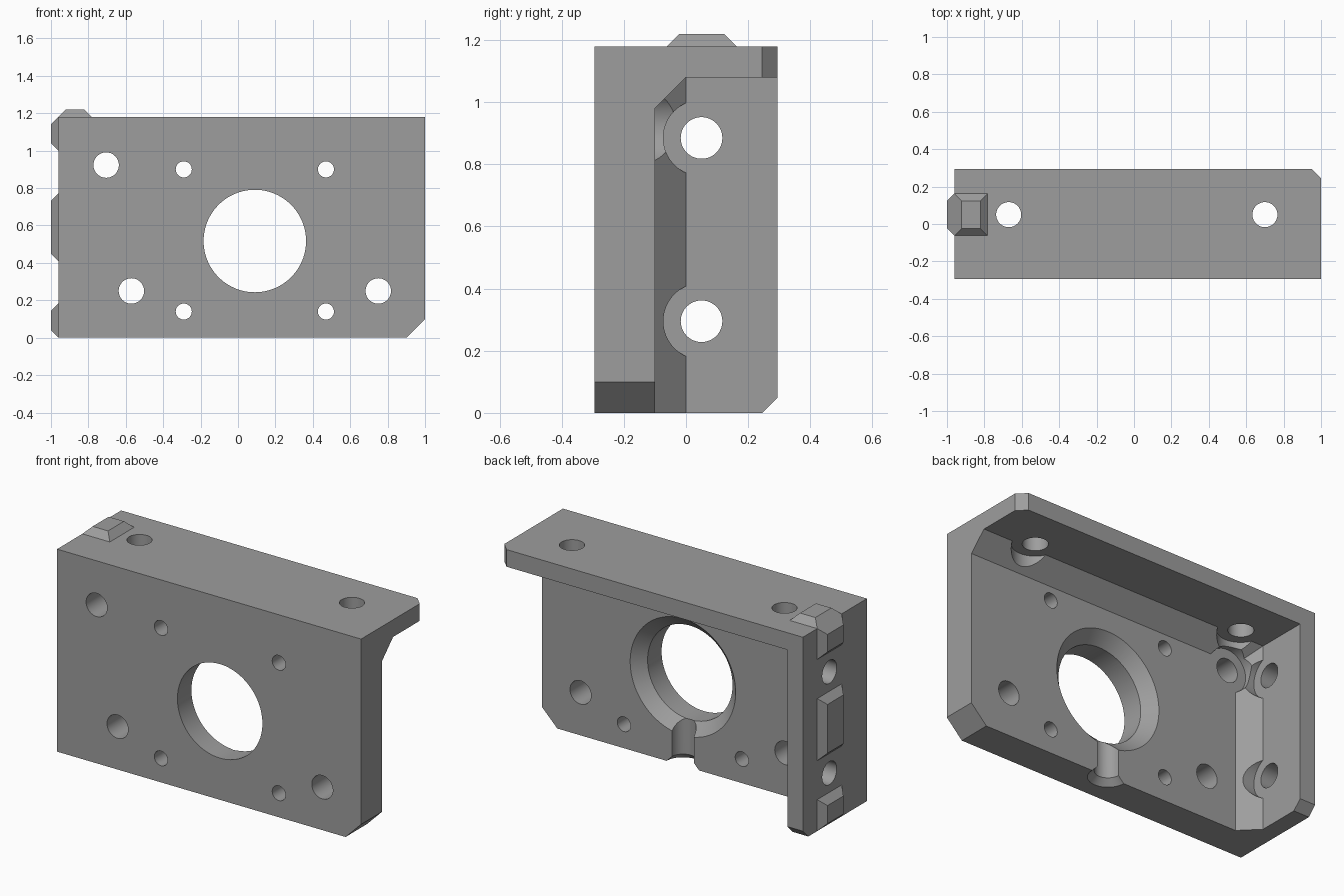
import bpy, bmesh, math
from mathutils import Matrix

if "Cube" in bpy.data.objects:
    bpy.data.objects.remove(bpy.data.objects["Cube"])

metal = bpy.data.materials.new("plain grey")
metal.diffuse_color = (0.34, 0.34, 0.34, 1)
metal.use_nodes = True
metal.node_tree.nodes["Principled BSDF"].inputs["Base Color"].default_value = metal.diffuse_color


def make_object(name, bm):
    bmesh.ops.recalc_face_normals(bm, faces=bm.faces)
    mesh = bpy.data.meshes.new(name)
    bm.to_mesh(mesh)
    bm.free()
    mesh.materials.append(metal)
    ob = bpy.data.objects.new(name, mesh)
    bpy.context.collection.objects.link(ob)
    return ob


def loft(name, rings):
    """Closed solid through rings that have the same number of points."""
    bm = bmesh.new()
    loops = [[bm.verts.new(p) for p in ring] for ring in rings]
    n = len(loops[0])
    bm.faces.new(loops[0])
    bm.faces.new(loops[-1])
    for a, b in zip(loops, loops[1:]):
        for i in range(n):
            j = (i + 1) % n
            bm.faces.new((a[i], a[j], b[j], b[i]))
    return make_object(name, bm)


def rod(axis, centre, start, end, r1, r2=None, segments=64):
    """Round cutter along an axis; centre holds the other two coordinates."""
    bm = bmesh.new()
    bmesh.ops.create_cone(bm, cap_ends=True, segments=segments, radius1=r1,
                          radius2=r1 if r2 is None else r2, depth=end - start)
    mid = (start + end) / 2
    if axis == 'X':
        rot, pos = Matrix.Rotation(math.pi / 2, 4, 'Y'), (mid, *centre)
    elif axis == 'Y':
        rot, pos = Matrix.Rotation(-math.pi / 2, 4, 'X'), (centre[0], mid, centre[1])
    else:
        rot, pos = Matrix.Identity(4), (*centre, mid)
    bmesh.ops.transform(bm, matrix=Matrix.Translation(pos) @ rot, verts=bm.verts)
    return make_object("cutter", bm)


def rect_y(x0, x1, z0, z1, y):
    return [(x0, y, z0), (x1, y, z0), (x1, y, z1), (x0, y, z1)]


def cut(target, cutter):
    mod = target.modifiers.new("cut", 'BOOLEAN')
    mod.operation, mod.solver, mod.object = 'DIFFERENCE', 'EXACT', cutter
    bpy.context.view_layer.objects.active = target
    bpy.ops.object.modifier_apply(modifier=mod.name)
    bpy.data.objects.remove(cutter)


# Bracket block: front plate, top flange and left flange in one piece
body = loft("bracket_body", [rect_y(-0.96, 1, 0, 1.18, y) for y in (-0.295, 0.295)])

# Rear pocket with sloped inside corners
cut(body, loft("cutter", [rect_y(-0.76, 1.2, -0.2, 0.98, -0.10),
                          rect_y(-0.86, 1.2, -0.2, 1.08, 0.0),
                          rect_y(-0.86, 1.2, -0.2, 1.08, 0.4)]))

# Outer corner chamfers: plate, top flange, left flange
cut(body, loft("cutter", [[(0.7, y, -0.2), (1.2, y, 0.3), (1.2, y, -0.2)]
                          for y in (-0.5, 0.5)]))
cut(body, loft("cutter", [[(1.2, 0.045, z), (0.845, 0.4, z), (1.2, 0.4, z)]
                          for z in (1.0, 1.3)]))
cut(body, loft("cutter", [[(x, 0.045, -0.2), (x, 0.4, 0.155), (x, 0.4, -0.2)]
                          for x in (-1.2, -0.8)]))

# Main bore with its rear chamfer
BORE = (0.09, 0.517)
cut(body, rod('Y', BORE, -0.4, 0.1, 0.274, segments=96))
cut(body, rod('Y', BORE, -0.166, -0.08, 0.274, 0.36, segments=96))

# Grease channel up to the bore, countersunk at the bottom
cut(body, rod('Z', (0.09, -0.10), -0.1, 0.4, 0.07))
cut(body, rod('Z', (0.09, -0.10), -0.02, 0.035, 0.125, 0.07))

# Plate holes: four small, three large
for x in (-0.29, 0.47):
    for z in (0.14, 0.90):
        cut(body, rod('Y', (x, z), -0.4, 0.1, 0.043, segments=32))
for x, z in ((-0.57, 0.25), (0.75, 0.25), (-0.705, 0.923)):
    cut(body, rod('Y', (x, z), -0.4, 0.1, 0.068, segments=48))

# Flange holes, with screw-head clearances cut into the sloped corners
HEAD = 0.123
cut(body, rod('Y', (-0.705, 0.923), -0.10, 0.1, HEAD))
for z in (0.295, 0.885):
    cut(body, rod('X', (0.05, z), -1.2, -0.8, 0.067, segments=48))
    cut(body, rod('X', (0.05, z), -0.86, -0.7, HEAD))
for x in (-0.67, 0.70):
    cut(body, rod('Z', (x, 0.05), 1.0, 1.3, 0.067, segments=48))
    cut(body, rod('Z', (x, 0.05), 0.92, 1.08, HEAD))

# Tapered locating keys on the left side and on top
H = 0.039
Y0, Y1 = -0.062, 0.163


def key_ring(a0, a1, inset):
    a0, a1, y0, y1 = a0 + inset, a1 - inset, Y0 + inset, Y1 - inset
    return [(a0, y0), (a1, y0), (a1, y1), (a0, y1)]


keys = []
for name, z0, z1 in (("lower", 0, 0.183), ("middle", 0.41, 0.772), ("upper", 1.0, 1.18)):
    keys.append(loft(name + "_side_key",
                     [[(-0.96 - d, y, z) for z, y in key_ring(z0, z1, d)] for d in (0, H)]))
keys.append(loft("top_key",
                 [[(x, y, 1.18 + d) for x, y in key_ring(-0.96, -0.783, d)] for d in (0, H)]))

# Smooth round walls, crisp edges
bpy.ops.object.select_all(action='DESELECT')
body.select_set(True)
bpy.context.view_layer.objects.active = body
bpy.ops.object.shade_smooth_by_angle(angle=math.radians(30))
